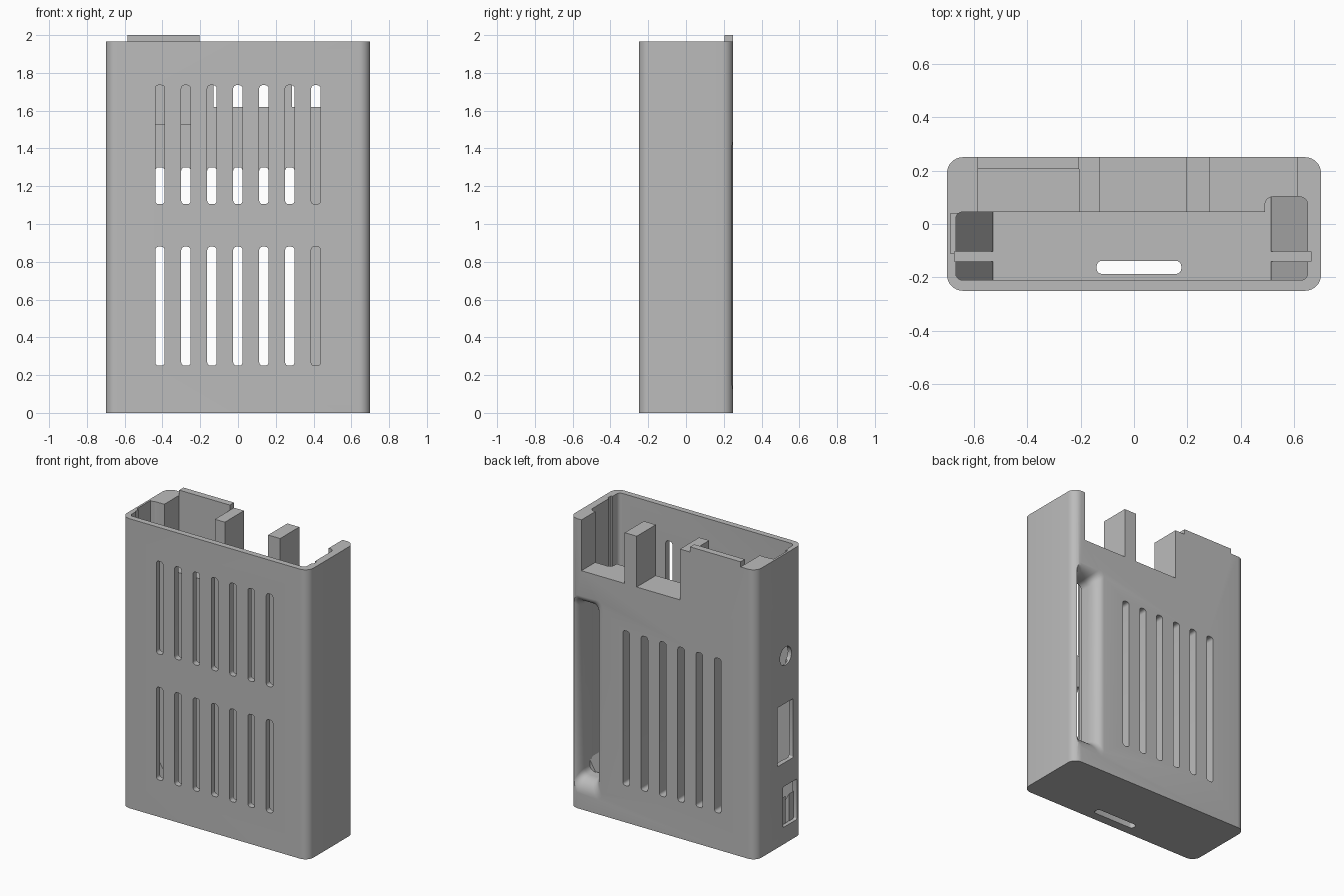
import bpy, bmesh, math

cube = bpy.data.objects.get("Cube")
if cube:
    bpy.data.objects.remove(cube, do_unlink=True)

grey = bpy.data.materials.new("plastic_grey")
grey.use_nodes = True
colour = (0.5, 0.5, 0.5, 1)
grey.diffuse_color = colour
grey.node_tree.nodes["Principled BSDF"].inputs["Base Color"].default_value = colour


def rounded(u0, u1, v0, v1, r, steps=4):
    """Rounded rectangle outline, counter-clockwise."""
    pts = []
    corners = [(u1 - r, v1 - r), (u0 + r, v1 - r), (u0 + r, v0 + r), (u1 - r, v0 + r)]
    for k, (cu, cv) in enumerate(corners):
        for i in range(steps + 1):
            a = math.pi / 2 * (k + i / steps)
            pts.append((cu + r * math.cos(a), cv + r * math.sin(a)))
    return pts


def loft(name, rings, axis):
    """Solid skinned through (outline, position) rings along an axis."""
    place = {"x": lambda u, v, w: (w, u, v),
             "y": lambda u, v, w: (u, w, v),
             "z": lambda u, v, w: (u, v, w)}[axis]
    bm = bmesh.new()
    loops = [[bm.verts.new(place(u, v, w)) for u, v in pts] for pts, w in rings]
    for a, b in zip(loops, loops[1:]):
        for i in range(len(a)):
            j = (i + 1) % len(a)
            bm.faces.new((a[i], a[j], b[j], b[i]))
    bm.faces.new(loops[0])
    bm.faces.new(loops[-1])
    bmesh.ops.recalc_face_normals(bm, faces=bm.faces[:])
    mesh = bpy.data.meshes.new(name)
    bm.to_mesh(mesh)
    bm.free()
    mesh.materials.append(grey)
    ob = bpy.data.objects.new(name, mesh)
    bpy.context.collection.objects.link(ob)
    return ob


def prism(name, pts, axis, w0, w1):
    return loft(name, [(pts, w0), (pts, w1)], axis)


def box(name, x0, x1, y0, y1, z0, z1):
    return prism(name, [(x0, y0), (x1, y0), (x1, y1), (x0, y1)], "z", z0, z1)


def combine(target, tool, operation="DIFFERENCE"):
    mod = target.modifiers.new("cut", "BOOLEAN")
    mod.operation = operation
    mod.solver = "EXACT"
    mod.object = tool
    bpy.context.view_layer.objects.active = target
    bpy.ops.object.modifier_apply(modifier=mod.name)
    bpy.data.objects.remove(tool, do_unlink=True)


TOP = 1.965
case = prism("case_shell", rounded(-0.7, 0.7, -0.25, 0.25, 0.06, 8), "z", 0, TOP)

# Main cavity, with the deeper bay beside the left wall
combine(case, prism("cavity", rounded(-0.667, 0.65, -0.21, 0.045, 0.025), "z", 0.04, 2.1))
combine(case, prism("bay", rounded(0.49, 0.65, -0.15, 0.102, 0.03), "z", 0.04, 2.1))

# Cutouts along the top of the thick back wall
for x0, x1 in ((-0.13, 0.195), (0.285, 0.61)):
    combine(case, box("cutout", x0, x1, 0.0, 0.3, 1.62, 2.1))
combine(case, box("pocket", -0.585, -0.205, 0.0, 0.205, 1.53, 2.1))

# Board guide grooves and a relief in the right wall
combine(case, box("groove", -0.672, -0.6, -0.14, -0.103, 0.04, 2.1))
combine(case, box("groove", 0.6, 0.662, -0.14, -0.103, 0.04, 2.1))
combine(case, box("relief", -0.686, -0.6, -0.11, 0.04, 1.15, 2.1))

# Vent slots: seven columns in front, six through the back
for k in range(7):
    x = -0.413 + 0.1375 * k
    for z0, z1 in ((0.25, 0.88), (1.105, 1.735)):
        combine(case, prism("vent", rounded(x - 0.025, x + 0.025, z0, z1, 0.018), "y", -0.3, -0.1))
    if k < 6:
        combine(case, prism("vent", rounded(x - 0.025, x + 0.025, 0.25, 1.3, 0.018), "y", 0.0, 0.3))

# Floor slot
combine(case, prism("floor_slot", rounded(-0.14, 0.177, -0.187, -0.138, 0.02), "z", -0.1, 0.1))

# Ports in the right wall
port = [(-0.07 + 0.062 * math.cos(math.tau * i / 32), 1.27 + 0.062 * math.sin(math.tau * i / 32))
        for i in range(32)]
combine(case, prism("round_port", port, "x", -0.8, -0.6))
combine(case, prism("long_port", rounded(-0.15, 0.02, 0.55, 0.95, 0.01), "x", -0.8, -0.6))
combine(case, prism("low_port", rounded(-0.19, -0.04, 0.115, 0.39, 0.01), "x", -0.8, -0.6))

# Flared opening in the back, running into the bay
rings = []
for i in range(9):
    a = math.pi / 2 * i / 8
    s = 1 - math.cos(a)
    rings.append((rounded(0.515 - 0.06 * s, 0.645 + 0.045 * s, 0.2 - 0.1 * s, 1.39 + 0.06 * s, 0.04),
                  0.16 + 0.09 * math.sin(a)))
rings.insert(0, (rings[0][0], 0.05))
rings.append((rings[-1][0], 0.3))
combine(case, loft("opening", rings, "y"))

# Lip rising from the back wall
combine(case, box("back_lip", -0.585, -0.205, 0.205, 0.25, 1.9, 2.0), "UNION")

# Sloped board supports at both ends of the floor
for side, x_in, x_out, y_end in (("right", -0.527, -0.675, 0.05), ("left", 0.512, 0.66, 0.11)):
    for part, y0, y1 in (("front", -0.22, -0.14), ("back", -0.103, y_end)):
        wedge = [(x_in, 0.03), (x_out, 0.03), (x_out, 0.3), (x_in, 0.05)]
        prism(side + "_" + part + "_support", wedge, "y", y0, y1)

# Smooth the rounded corners and keep the edges crisp
bpy.ops.object.select_all(action="DESELECT")
case.select_set(True)
bpy.context.view_layer.objects.active = case
bpy.ops.object.shade_smooth_by_angle(angle=math.radians(30))
